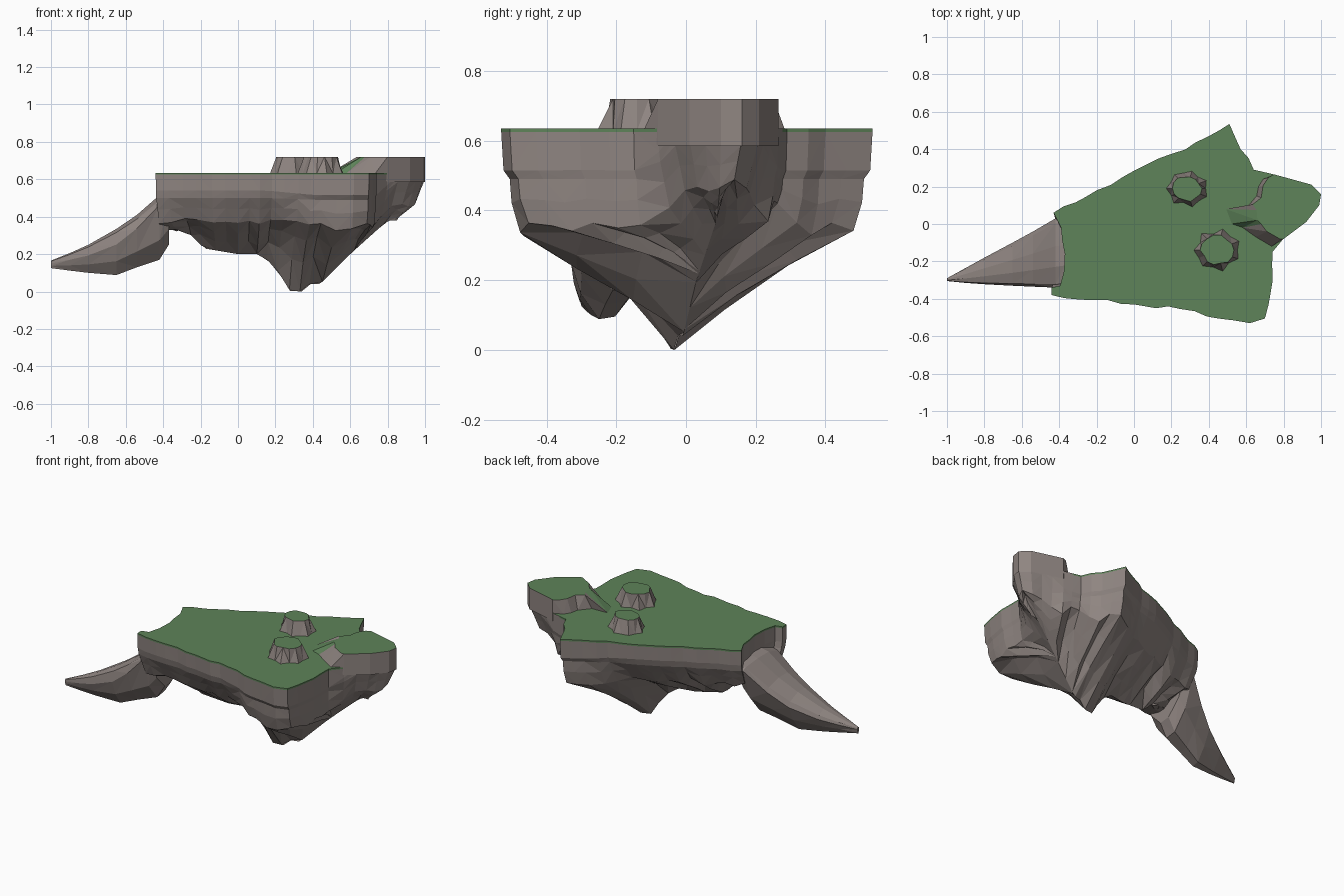
import bpy, bmesh, math, random
from mathutils import Vector

random.seed(4)
if "Cube" in bpy.data.objects:
    bpy.data.objects.remove(bpy.data.objects["Cube"])


def material(name, rgb):
    m = bpy.data.materials.new(name)
    m.use_nodes = True
    m.diffuse_color = (*rgb, 1)
    m.node_tree.nodes["Principled BSDF"].inputs["Base Color"].default_value = (*rgb, 1)
    return m


ROCK = material("rock", (0.275, 0.235, 0.22))
GRASS = material("grass", (0.112, 0.228, 0.1))


def build(name, rings, is_grass, cap_first=False, cap_last=False):
    """Loft closed rings of points; is_grass(ring, side) picks the material."""
    n = len(rings[0])
    verts = [p for ring in rings for p in ring]
    faces, mats = [], []
    for r in range(len(rings) - 1):
        for i in range(n):
            j = (i + 1) % n
            a, b, c, d = r * n + i, r * n + j, r * n + n + j, r * n + n + i
            split = [(a, d, c), (a, c, b)] if i % 2 else [(a, d, b), (b, d, c)]
            faces += split
            mats += [int(is_grass(r, i))] * 2
    if cap_first:
        faces.append(tuple(range(n)))
        mats.append(int(is_grass(-1, 0)))
    if cap_last:
        faces.append(tuple(reversed(range((len(rings) - 1) * n, len(verts)))))
        mats.append(0)
    mesh = bpy.data.meshes.new(name)
    mesh.from_pydata(verts, [], faces)
    mesh.materials.append(ROCK)
    mesh.materials.append(GRASS)
    mesh.polygons.foreach_set("material_index", mats)
    bm = bmesh.new()
    bm.from_mesh(mesh)
    bmesh.ops.remove_doubles(bm, verts=bm.verts, dist=.0005)
    bmesh.ops.recalc_face_normals(bm, faces=bm.faces)
    bm.to_mesh(mesh)
    bm.free()
    bpy.context.collection.objects.link(bpy.data.objects.new(name, mesh))


def lerp(a, b, t):
    return a + (b - a) * t


def curve(pts, x):
    """Piecewise linear lookup."""
    if x <= pts[0][0]:
        return pts[0][1]
    for (x0, y0), (x1, y1) in zip(pts, pts[1:]):
        if x <= x1:
            return lerp(y0, y1, (x - x0) / (x1 - x0))
    return pts[-1][1]


# Deck outline, counter-clockwise from the front tail corner
COAST = [(-.44, -.38), (0, -.43), (.25, -.455), (.45, -.505), (.62, -.53), (.70, -.505),
         (.73, -.37), (.74, -.15), (.80, -.08), (.92, .01), (.99, .10), (1, .16), (.95, .21),
         (.75, .265), (.64, .29), (.57, .40), (.51, .535), (.40, .47), (.2, .375), (0, .285),
         (-.2, .18), (-.43, .06), (-.39, -.02), (-.37, -.16), (-.395, -.33), (-.44, -.34)]
SHORE = COAST[8:14]
outline = []
for a, b in zip(COAST, COAST[1:] + COAST[:1]):
    rough = 0 if a in SHORE else .01
    a, b = Vector(a), Vector(b)
    steps = max(1, round((b - a).length / 0.07))
    for k in range(steps):
        p = a.lerp(b, k / steps)
        if k:
            p += Vector((random.uniform(-rough, rough), random.uniform(-rough, rough)))
        outline.append(p)

# Underside keel: depth and sideways position along x
KEEL_Z = [(-.36, .33), (-.27, .32), (-.18, .23), (0, .20), (.12, .20), (.2, .13),
          (.28, 0), (.34, 0), (.37, .04), (.44, .04), (.5, .1), (.6, .2), (.8, .38)]
KEEL_Y = [(-.4, -.17), (.31, -.04), (.6, .03), (.8, .09)]


def body_rings():
    rings = [[] for _ in range(9)]
    for p in outline:
        prow = curve([(.74, 0), (.86, 1)], p.x)
        notch = max(0, 1 - (p - Vector((.66, .28))).length / .12)
        kx = p.x * .85
        keel = Vector((kx, curve(KEEL_Y, kx)))
        kz = curve(KEEL_Z, kx)
        wobble = random.uniform(-.02, .02)
        # The outer corners hang as lobes; the long sides are undercut
        lobe = curve([(.15, 0), (.42, 1)], p.x) * (1 - prow)
        wall_z = lerp(lerp(.38, .345, lobe), .47, prow) + wobble + .1 * notch
        inset = lerp(lerp(.27, .10, lobe), .3, prow)
        wall = p.lerp(keel, inset)
        band = lerp(lerp(.54, .515, lobe), .61, prow)
        step = lerp(lerp(.50, .49, lobe), .585, prow)
        rim = p.lerp(keel, .02 * prow)
        rows = [(rim, .635), (rim, .625), (p.lerp(keel, .012 + .02 * prow), band),
                (p.lerp(keel, .045), step),
                (p.lerp(keel, inset * .55), lerp(step, wall_z, .45)), (wall, wall_z)]
        for t, drop in ((.33, .27), (.68, .6), (1, 1)):
            q = wall.lerp(keel, t)
            rows.append((q, lerp(wall_z, kz, drop) + (wobble if t < 1 else 0)))
        for ring, (q, z) in zip(rings, rows):
            ring.append((q.x, q.y, z))
    return rings


build("island_body", body_rings(),
      lambda r, i: r < 0 or (r == 0 and outline[i].x < .745), cap_first=True)

# Raised prow: shore wall, rocky cliff and grassy ramp
CLIFF_BASE = [(.69, .24), (.665, .20), (.655, .15), (.60, .085), (.49, .08), (.52, 0),
              (.58, -.02), (.65, -.07), (.735, -.12)]
CLIFF_TOP = [(.72, .25), (.69, .205), (.68, .14), (.635, .105), (.655, .075), (.66, .02),
             (.68, 0), (.71, -.04), (.78, -.08)]
base = [(x, y, .585) for x, y in SHORE] + [(x, y, .633) for x, y in CLIFF_BASE]
top = [(x, y, .72) for x, y in SHORE + CLIFF_TOP]
ramp = len(SHORE) + 4
build("raised_prow", [top, base], lambda r, i: r < 0 or i in (ramp, ramp + 1),
      cap_first=True)


# Rocky mounds with ragged feet and grassy tops
def mound(name, cx, cy, radius, sides=14):
    low, high = [], []
    for k in range(sides):
        a = math.tau * k / sides
        r = radius * (random.uniform(1, 1.1) if k % 2 else random.uniform(.82, .92))
        s = radius * random.uniform(.6, .74)
        low.append((cx + r * math.cos(a), cy + r * .86 * math.sin(a), .63))
        high.append((cx + s * math.cos(a), cy + s * .9 * math.sin(a), .72))
    build(name, [high, low], lambda r, i: r < 0, cap_first=True)


mound("back_mound", .285, .19, .11)
mound("front_mound", .445, -.14, .125)

# Tail: x, front y, back y, top z, bottom z, back shoulder height
TAIL = [(-1, -.305, -.29, .165, .125, .7), (-.9, -.315, -.235, .205, .112, .7),
        (-.8, -.322, -.18, .25, .10, .7), (-.65, -.33, -.10, .335, .088, .74),
        (-.54, -.335, -.04, .41, .13, .82), (-.42, -.34, .03, .515, .17, .93),
        (-.37, -.33, .03, .53, .25, .95)]
tail_rings = []
for x, y0, y1, z1, z0, back in TAIL:
    section = [(0, back - .08), (.05, .92), (.3, 1), (.6, 1), (.93, (1 + back) / 2),
               (1, back), (.8, .35), (.55, .03), (.35, 0), (.12, .3)]
    tail_rings.append([(x, lerp(y0, y1, u), lerp(z0, z1, v)) for u, v in section])
build("tail", tail_rings, lambda r, i: False, cap_first=True, cap_last=True)
